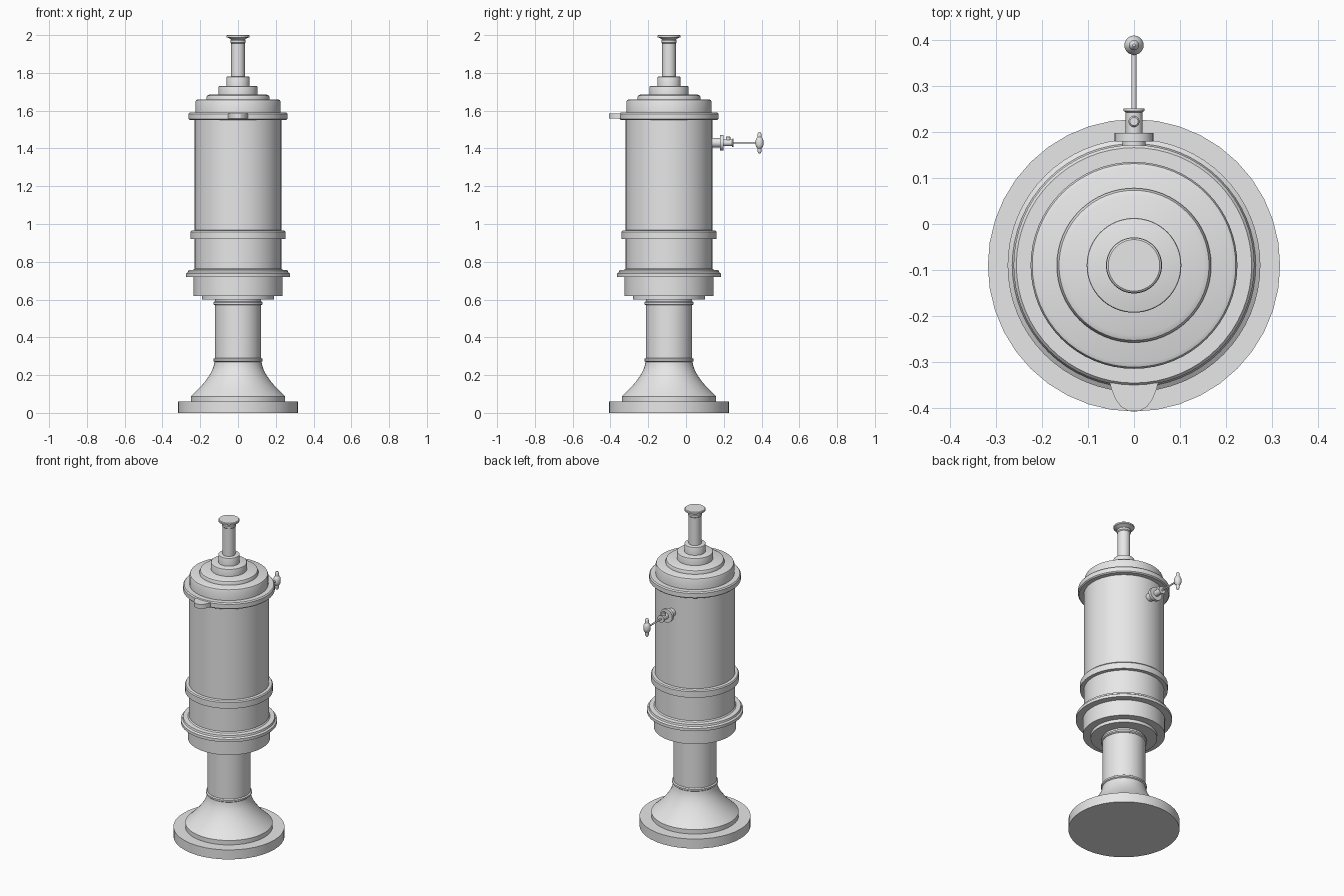
import bpy, bmesh, math
from mathutils import Matrix, Vector

if "Cube" in bpy.data.objects:
    bpy.data.objects.remove(bpy.data.objects["Cube"])

AXIS_Y = -0.09
TAP_Z = 1.43

metal = bpy.data.materials.new("grey_metal")
metal.diffuse_color = (0.8, 0.8, 0.8, 1)
metal.use_nodes = True
metal.node_tree.nodes["Principled BSDF"].inputs["Base Color"].default_value = metal.diffuse_color


def finish(name, bm):
    bmesh.ops.remove_doubles(bm, verts=bm.verts, dist=1e-5)
    bmesh.ops.recalc_face_normals(bm, faces=bm.faces)
    mesh = bpy.data.meshes.new(name)
    bm.to_mesh(mesh)
    bm.free()
    mesh.materials.append(metal)
    obj = bpy.data.objects.new(name, mesh)
    bpy.context.collection.objects.link(obj)
    bpy.ops.object.select_all(action='DESELECT')
    obj.select_set(True)
    bpy.context.view_layer.objects.active = obj
    bpy.ops.object.shade_smooth_by_angle(angle=math.radians(30))
    return obj


def lathe(name, profile, segments=64, matrix=Matrix.Translation((0, AXIS_Y, 0))):
    """Closed turned solid from (radius, height) pairs."""
    bm = bmesh.new()
    rings = []
    for r, z in profile:
        rings.append([bm.verts.new(matrix @ Vector((
            r * math.cos(2 * math.pi * i / segments),
            r * math.sin(2 * math.pi * i / segments), z)))
            for i in range(segments)])
    for a, b in zip(rings, rings[1:]):
        for i in range(segments):
            j = (i + 1) % segments
            bm.faces.new((a[i], a[j], b[j], b[i]))
    bm.faces.new(rings[0])
    bm.faces.new(rings[-1])
    return finish(name, bm)


def disc(r, z0, z1, bevel=0.0):
    """Profile of a disc with a softened top edge."""
    if not bevel:
        return [(r, z0), (r, z1)]
    return [(r, z0), (r, z1 - bevel), (r - bevel * 0.3, z1 - bevel * 0.3),
            (r - bevel, z1)]


# Pedestal
lathe("base_plate", disc(0.318, 0, 0.06), 40)
flare = [(0.25, 0.06), (0.25, 0.088)]
for i in range(1, 11):
    t = i / 10
    flare.append((0.125 + 0.123 * (1 - t) ** 1.65, 0.09 + 0.18 * t))
lathe("flared_foot", flare)
lathe("column", [(0.123, 0.26), (0.123, 0.605)])
for name, z in (("lower_column_ring", 0.28), ("upper_column_ring", 0.58)):
    lathe(name, [(0.124, z - 0.01), (0.131, z - 0.005),
                 (0.131, z + 0.005), (0.124, z + 0.01)])

# Lower collar and barrel
lathe("under_collar", disc(0.19, 0.6, 0.625))
lathe("lower_collar", disc(0.235, 0.62, 0.725))
lathe("lower_flange", [(0.275, 0.72), (0.275, 0.738), (0.265, 0.745),
                       (0.262, 0.756), (0.235, 0.758), (0.229, 0.765)])
lathe("barrel", [(0.229, 0.74), (0.229, 1.56)])
lathe("barrel_band", [(0.251, 0.92), (0.251, 0.958), (0.246, 0.965),
                      (0.229, 0.967)])

# Upper flange and stepped lid
lathe("upper_flange", [(0.256, 1.55), (0.262, 1.556), (0.262, 1.583),
                       (0.256, 1.59)])
lathe("lid", disc(0.225, 1.585, 1.66, 0.012))
lathe("lid_step", disc(0.168, 1.655, 1.685, 0.016))
lathe("lid_hub", disc(0.103, 1.68, 1.73, 0.004))
lathe("stem_socket", disc(0.061, 1.725, 1.78, 0.004))
lathe("stem", [(0.036, 1.775), (0.036, 1.955), (0.041, 1.96), (0.041, 1.972),
               (0.037, 1.977), (0.048, 1.984), (0.06, 1.988), (0.06, 1.997),
               (0.056, 2.0)])

# Front lip on the upper flange
half = [(0.055, -0.335), (0.049, -0.36), (0.041, -0.38), (0.029, -0.397),
        (0.012, -0.407)]
outline = half + [(-x, y) for x, y in reversed(half)]
bm = bmesh.new()
face = bm.faces.new([bm.verts.new((x, y, 1.558)) for x, y in outline])
res = bmesh.ops.extrude_face_region(bm, geom=[face])
bmesh.ops.translate(bm, vec=(0, 0, 0.027),
                    verts=[v for v in res["geom"] if isinstance(v, bmesh.types.BMVert)])
finish("flange_lip", bm)

# Rear tap, turned along +y
along_y = Matrix.Translation((0, 0, TAP_Z)) @ Matrix.Rotation(-math.pi / 2, 4, 'X')
lathe("tap_neck", [(0.025, 0.13), (0.025, 0.182)], 32, along_y)
lathe("tap_collar", [(0.042, 0.18), (0.042, 0.198)], 32, along_y)
lathe("tap_body", [(0.018, 0.195), (0.018, 0.243), (0.023, 0.246),
                   (0.023, 0.251)], 32, along_y)
lathe("tap_rod", [(0.005, 0.245), (0.005, 0.385)], 16, along_y)

# Small plug on the tap and upright handle on the rod
lathe("tap_plug", [(0.012, 0.01), (0.012, 0.03), (0.009, 0.034)], 24,
      Matrix.Translation((0, 0.223, TAP_Z)))
upper = [(0.021, 0.012), (0.017, 0.022), (0.011, 0.03), (0.011, 0.045),
         (0.008, 0.053), (0.003, 0.058)]
spindle = [(r, -z) for r, z in reversed(upper)] + upper
lathe("tap_handle", spindle, 24, Matrix.Translation((0, 0.389, TAP_Z)))
